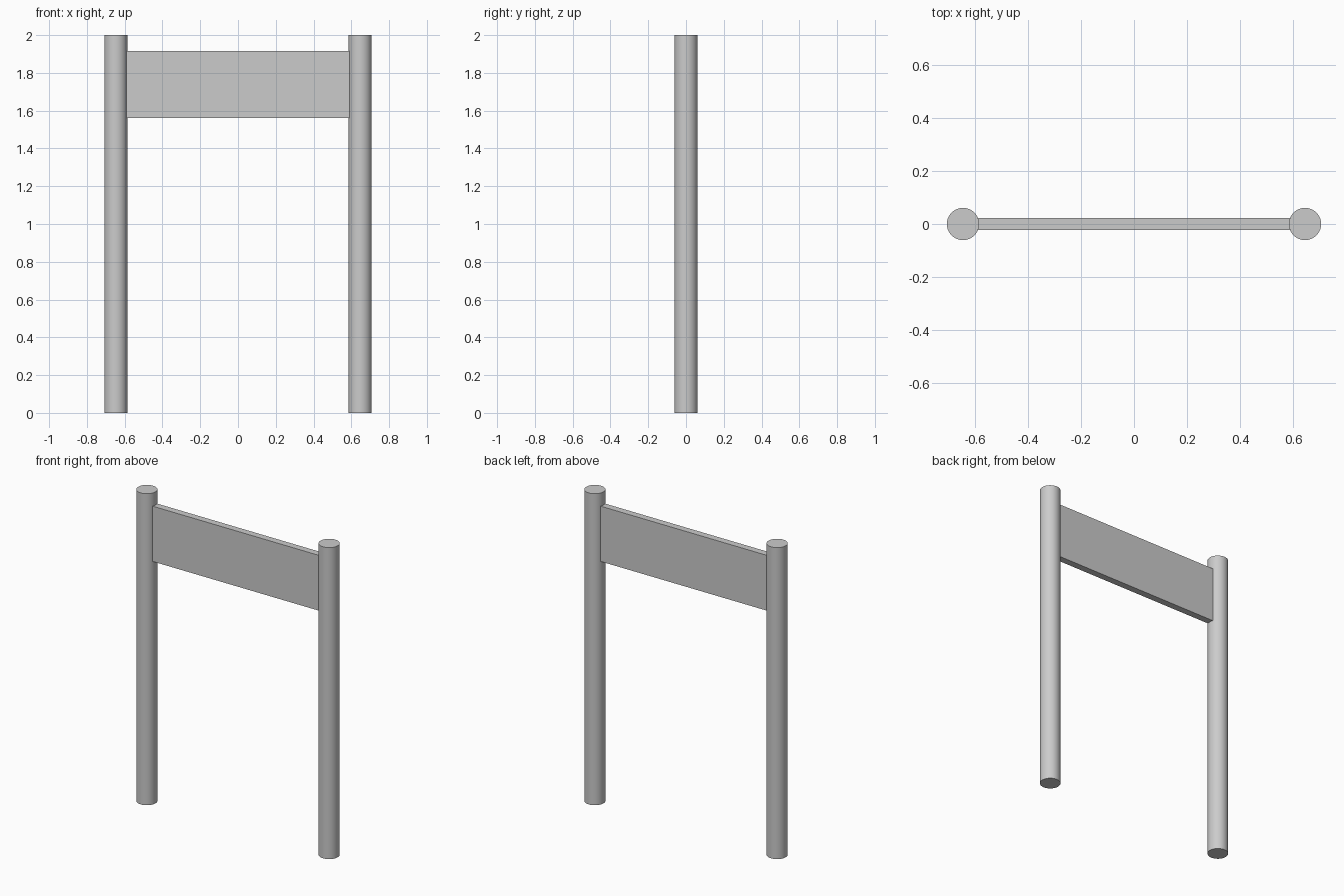
import bpy

if "Cube" in bpy.data.objects:
    bpy.data.objects.remove(bpy.data.objects["Cube"])

POST_X, POST_R, HEIGHT = 0.647, 0.061, 2.0
BOARD_BOTTOM, BOARD_TOP, BOARD_THICK = 1.56, 1.915, 0.044


def add_post(name, x):
    bpy.ops.mesh.primitive_cylinder_add(vertices=64, radius=POST_R, depth=HEIGHT,
                                        location=(x, 0, HEIGHT / 2))
    bpy.context.object.name = name
    bpy.ops.object.shade_smooth_by_angle()


# Two round upright posts
add_post("left_post", -POST_X)
add_post("right_post", POST_X)

# Flat panel between the posts, ends set slightly into them
bpy.ops.mesh.primitive_cube_add(size=1, location=(0, 0, (BOARD_BOTTOM + BOARD_TOP) / 2))
board = bpy.context.object
board.name = "sign_panel"
board.scale = (2 * (POST_X - POST_R + 0.006), BOARD_THICK, BOARD_TOP - BOARD_BOTTOM)
bpy.ops.object.transform_apply(location=False, rotation=False, scale=True)
